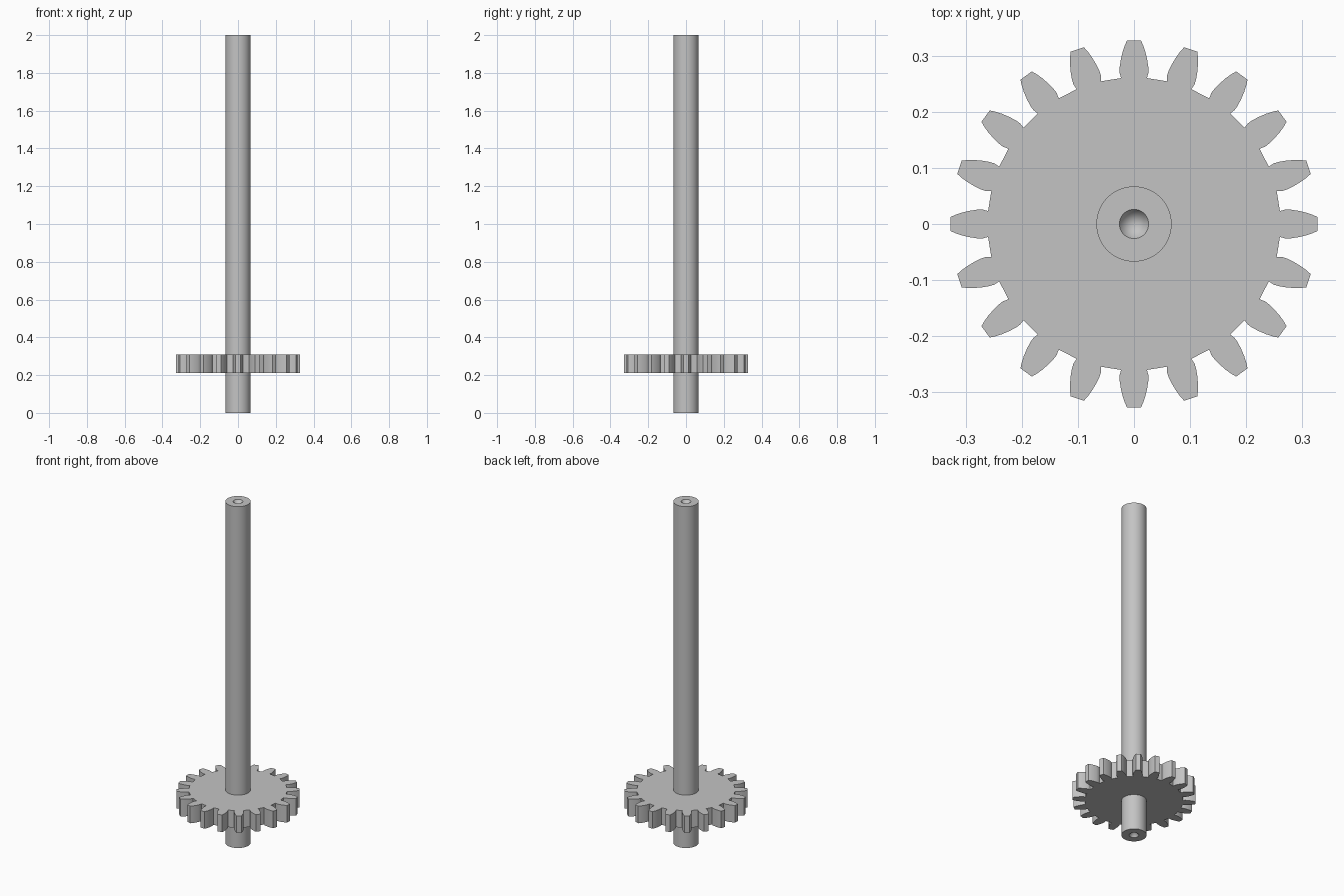
import bpy, bmesh, math
from mathutils import Vector

if "Cube" in bpy.data.objects:
    bpy.data.objects.remove(bpy.data.objects["Cube"])

TEETH = 20
SHAFT_R = 0.067
LENGTH = 2.0
GEAR_Z, GEAR_H = 0.21, 0.1

steel = bpy.data.materials.new("steel grey")
steel.diffuse_color = (0.55, 0.55, 0.55, 1)
steel.use_nodes = True
steel.node_tree.nodes["Principled BSDF"].inputs["Base Color"].default_value = steel.diffuse_color


def finish(bm, name):
    bmesh.ops.recalc_face_normals(bm, faces=bm.faces[:])
    mesh = bpy.data.meshes.new(name)
    bm.to_mesh(mesh)
    bm.free()
    mesh.materials.append(steel)
    obj = bpy.data.objects.new(name, mesh)
    bpy.context.collection.objects.link(obj)
    bpy.ops.object.select_all(action='DESELECT')
    obj.select_set(True)
    bpy.context.view_layer.objects.active = obj
    bpy.ops.object.shade_smooth_by_angle(angle=math.radians(25))
    return obj


# Shaft: turned profile with a conical centre hole in each end
bm = bmesh.new()
hole_r, hole_depth = 0.026, 0.045
profile = [(0, hole_depth), (hole_r, 0), (SHAFT_R, 0),
           (SHAFT_R, LENGTH), (hole_r, LENGTH), (0, LENGTH - hole_depth)]
pts = [bm.verts.new((r, 0, z)) for r, z in profile]
edges = [bm.edges.new(pair) for pair in zip(pts, pts[1:])]
bmesh.ops.spin(bm, geom=pts + edges, cent=(0, 0, 0), axis=(0, 0, 1),
               angle=math.tau, steps=80)
bmesh.ops.remove_doubles(bm, verts=bm.verts[:], dist=1e-5)
finish(bm, "shaft")

# Gear: one tooth outline (half width, distance from axis) repeated round the hub
flank = [(0.023, 0.26), (0.0258, 0.270), (0.0255, 0.280), (0.0235, 0.293),
         (0.0205, 0.306), (0.0165, 0.318), (0.0125, 0.327)]
outline = [(r, -w) for w, r in flank] + [(r, w) for w, r in reversed(flank)]
root_angle = math.atan2(*flank[0])

bm = bmesh.new()
teeth = []
for i in range(TEETH):
    a = math.tau * i / TEETH
    ca, sa = math.cos(a), math.sin(a)
    tooth = [bm.verts.new((x * ca - y * sa, x * sa + y * ca, GEAR_Z))
             for x, y in outline]
    bore = [bm.verts.new((SHAFT_R * math.cos(a + s), SHAFT_R * math.sin(a + s), GEAR_Z))
            for s in (-root_angle, root_angle)]
    teeth.append((tooth, bore))

for i, (tooth, bore) in enumerate(teeth):
    next_tooth, next_bore = teeth[(i + 1) % TEETH]
    bm.faces.new(tooth)
    bm.faces.new((bore[0], tooth[0], tooth[-1], bore[1]))
    bm.faces.new((bore[1], tooth[-1], next_tooth[0], next_bore[0]))

# Thickness of the gear, open where the shaft passes through
caps = bm.faces[:]
result = bmesh.ops.extrude_face_region(bm, geom=caps, use_keep_orig=True)
top = [g for g in result["geom"] if isinstance(g, bmesh.types.BMVert)]
bmesh.ops.translate(bm, verts=top, vec=Vector((0, 0, GEAR_H)))
bore_wall = [f for f in bm.faces
             if all(v.co.xy.length < SHAFT_R + 0.01 for v in f.verts)]
bmesh.ops.delete(bm, geom=bore_wall, context='FACES')
finish(bm, "spur_gear")
